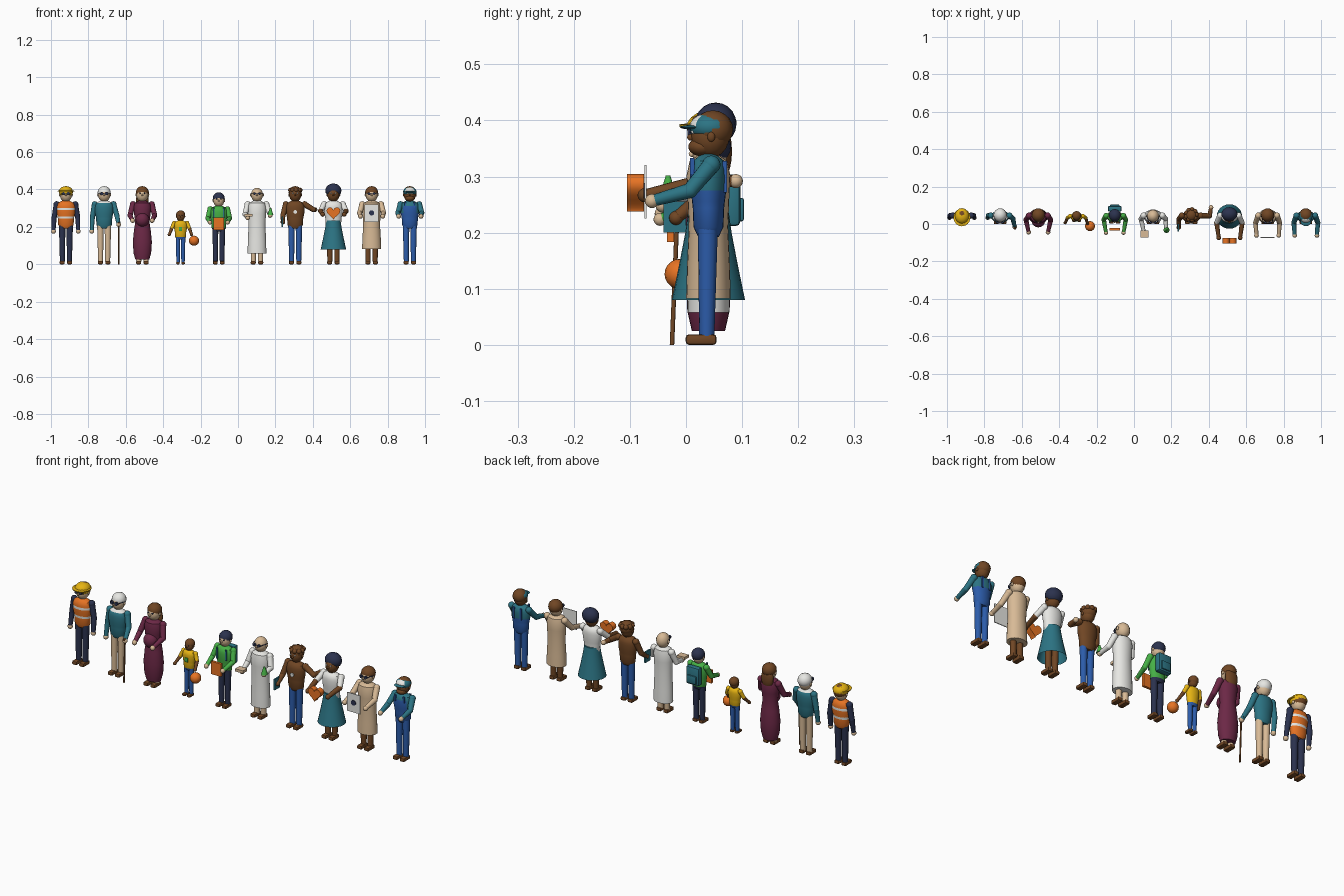
import bpy, bmesh, math
from mathutils import Vector

if "Cube" in bpy.data.objects:
    bpy.data.objects.remove(bpy.data.objects["Cube"])

def lin(c):
    return tuple((v / 255 / 12.92 if v < 10 else ((v / 255 + .055) / 1.055) ** 2.4) for v in c) + (1,)

# Palette
MATS = {}
for name, rgb in dict(navy=(43, 50, 78), teal=(44, 116, 132), plum=(108, 40, 70), yellow=(238, 186, 20),
                      blue=(44, 92, 170), orange=(232, 116, 36), white=(232, 232, 228), tan=(216, 186, 150),
                      brown=(112, 70, 36), green=(70, 176, 70)).items():
    m = bpy.data.materials.new(name)
    m.use_nodes = True
    m.diffuse_color = lin(rgb)
    m.node_tree.nodes["Principled BSDF"].inputs["Base Color"].default_value = lin(rgb)
    MATS[name] = m

# State of the person being built: name, position and size
who, origin, size = "", Vector(), 1
made = []

def finish(part, bm, mats, rule=None):
    bmesh.ops.recalc_face_normals(bm, faces=bm.faces)
    if rule:
        for f in bm.faces:
            f.material_index = rule(f.calc_center_median())
    me = bpy.data.meshes.new(who + "_" + part)
    bm.to_mesh(me)
    bm.free()
    for n in mats.split():
        me.materials.append(MATS[n])
    ob = bpy.data.objects.new(who + "_" + part, me)
    ob.location, ob.scale = origin, (size,) * 3
    bpy.context.collection.objects.link(ob)
    made.append(ob)

def ball(part, mat, loc, r, rule=None):
    bm = bmesh.new()
    bmesh.ops.create_uvsphere(bm, u_segments=16, v_segments=10, radius=1)
    r = (r,) * 3 if isinstance(r, float) else r
    for v in bm.verts:
        v.co = Vector(a * b for a, b in zip(v.co, r)) + Vector(loc)
    finish(part, bm, mat, rule)

def tube(part, mat, a, b, r1, r2=None):
    a, b = Vector(a), Vector(b)
    bm = bmesh.new()
    bmesh.ops.create_cone(bm, cap_ends=True, segments=14, radius1=r1, radius2=r1 if r2 is None else r2,
                          depth=(b - a).length)
    q = (b - a).to_track_quat('Z', 'Y')
    for v in bm.verts:
        v.co = q @ v.co + (a + b) / 2
    finish(part, bm, mat)

def box(part, mat, loc, dims, bevel=0):
    bm = bmesh.new()
    bmesh.ops.create_cube(bm, size=1)
    for v in bm.verts:
        v.co = Vector(a * b for a, b in zip(v.co, dims)) + Vector(loc)
    if bevel:
        bmesh.ops.bevel(bm, geom=bm.edges[:], offset=bevel, segments=2, affect='EDGES', profile=.5)
    finish(part, bm, mat)

def lathe(part, mats, profile, depth=.65, rule=None, cap=True, y=.003):
    bm = bmesh.new()
    n = 24
    rings = [[bm.verts.new((r * math.cos(t * math.tau / n), y + depth * r * math.sin(t * math.tau / n), z))
              for t in range(n)] for r, z in profile]
    for lo, hi in zip(rings, rings[1:]):
        for i in range(n):
            bm.faces.new((lo[i], lo[i - 1], hi[i - 1], hi[i]))
    bm.faces.new(rings[-1])
    if cap:
        bm.faces.new(rings[0])
    finish(part, bm, mats, rule)

# Body parts
SIDES = ((-1, "right"), (1, "left"))
TORSO = [(.028, .192), (.041, .21), (.043, .244), (.045, .256), (.049, .275), (.05, .29), (.05, .302),
         (.049, .312), (.043, .328), (.02, .34)]

def head(skin, hair=None, eyes="navy"):
    tube("neck", skin, (0, .006, .33), (0, .006, .352), .015)
    ball("head", skin, (0, .006, .371), (.032, .034, .038))
    ball("nose", skin, (0, -.028, .37), (.005, .007, .006))
    for s, n in SIDES:
        ball("eye_" + n, eyes, (s * .012, -.024, .38), (.004, .004, .004))
        ball("ear_" + n, skin, (s * .032, .008, .371), (.005, .007, .009))
    if hair:
        ball("hair", hair, (0, .011, .384), (.035, .036, .034))

def glasses(r=.009):
    for s, n in SIDES:
        tube("lens_" + n, "navy", (s * .013, -.034, .378), (s * .013, -.025, .378), r)
        tube("temple_" + n, "navy", (s * .022, -.03, .38), (s * .034, .006, .38), .002)
    tube("bridge", "navy", (-.013, -.032, .38), (.013, -.032, .38), .002)

def legs(mat, shoe="brown", top=.215):
    for s, n in SIDES:
        tube("leg_" + n, mat, (s * .019, 0, .015), (s * .02, .002, top), .0135, .018)
        box("shoe_" + n, shoe, (s * .02, -.01, .0095), (.027, .055, .019), .006)

def arm(s, n, elbow, hand, sleeve, lower=None, skin="tan"):
    sh, el, ha = Vector((s * .05, .008, .321)), Vector(elbow), Vector(hand)
    el.x *= s
    ha.x *= s
    ball("shoulder_" + n, sleeve, sh, .0165)
    tube("upper_arm_" + n, sleeve, sh, el, .0155, .0135)
    ball("elbow_" + n, lower or sleeve, el, .0137)
    tube("forearm_" + n, lower or sleeve, el, ha, .0135, .0105)
    ball("hand_" + n, skin, ha + (ha - el).normalized() * .006, .0125)

def arms(elbow, hand, *colours):
    for s, n in SIDES:
        arm(s, n, elbow, hand, *colours)

def start(name, index, scale=1):
    global who, origin, size
    who, size = name, scale
    origin = Vector((-.92 + index * .2043, .037, 0))

HANG = ((.063, .008, .25), (.066, -.002, .182))
REACH = ((.064, -.03, .275), (.06, -.092, .258))

# Builder: hard hat and striped vest
start("builder", 0)
legs("navy")
lathe("vest", "orange white", TORSO, rule=lambda c: int(.244 < c.z < .256 or .29 < c.z < .302))
arms(*HANG, "navy")
head("tan", "brown")
glasses(.008)
ball("hat_dome", "yellow", (0, .006, .388), (.038, .042, .03))
lathe("hat_brim", "yellow", [(.044, .388), (.045, .393), (.03, .395)], 1.05, y=-.002)

# Elder with a cane
start("elder", 1)
legs("tan")
lathe("jumper", "teal white", TORSO, rule=lambda c: int(c.z > .328))
arm(-1, "right", *HANG, "teal")
arm(1, "left", (.068, -.008, .262), (.077, -.048, .217), "teal")
head("tan", "white")
glasses()
tube("cane", "brown", (.079, -.062, 0), (.079, -.053, .222), .004)
tube("cane_handle", "brown", (.079, -.066, .222), (.079, -.034, .222), .005)

# Expectant mother in a long dress
start("mother", 2)
legs("tan", top=.1)
lathe("dress", "plum", [(.037, .025), (.047, .06), (.051, .12), (.045, .18), (.038, .225), (.044, .27),
                        (.048, .305), (.041, .328), (.018, .34)], .8)
ball("belly", "plum", (0, -.021, .238), (.036, .034, .037))
arms((.066, -.015, .262), (.053, -.075, .236), "plum")
head("tan", "brown")
ball("long_hair", "brown", (0, .027, .345), (.034, .018, .05))

# Child with a ball
start("child", 3, .69)
legs("blue")
lathe("shirt", "yellow blue", TORSO, rule=lambda c: int(c.z < .215))
box("shirt_patch", "green", (0, -.031, .275), (.026, .008, .032), .003)
arm(-1, "right", (.07, -.005, .275), (.086, -.04, .235), "yellow", "brown", "brown")
arm(1, "left", (.07, -.005, .275), (.084, -.045, .235), "yellow", "brown", "brown")
head("brown", "brown")
ball("ball", "orange", (.104, -.07, .183), .039)

# Student with backpack and book
start("student", 4, .92)
legs("navy")
lathe("shirt", "green navy", TORSO, rule=lambda c: int(c.z < .21))
arms((.064, -.015, .268), (.052, -.085, .245), "green")
head("tan", "navy")
box("backpack", "teal", (0, .048, .28), (.08, .034, .1), .009)
box("backpack_pocket", "teal", (0, .067, .262), (.055, .01, .045), .004)
for s, n in SIDES:
    box("strap_" + n, "teal", (s * .028, -.027, .3), (.009, .008, .06))
box("book", "orange", (0, -.07, .235), (.062, .014, .072))

# Doctor in a long coat with a flask and a box
start("doctor", 5)
legs("tan")
lathe("coat", "white", [(.05, .058), (.049, .12), (.045, .21), (.048, .27), (.05, .302), (.043, .328),
                        (.02, .34)], .75)
arm(-1, "right", (.064, -.01, .268), (.05, -.073, .25), "white")
arm(1, "left", (.068, -.01, .272), (.07, -.064, .262), "white")
head("tan")
glasses(.007)
box("box", "tan", (-.046, -.09, .262), (.044, .036, .014))
tube("flask", "green", (.072, -.069, .263), (.072, -.069, .302), .016, .004)

# Waving person in a jacket
start("waver", 6)
legs("blue")
lathe("jacket", "brown", TORSO)
tube("badge", "white", (0, -.034, .28), (0, -.029, .28), .01)
arm(-1, "right", (.066, -.012, .26), (.066, -.05, .23), "brown", None, "brown")
arm(1, "left", (.098, .006, .292), (.105, .046, .292), "brown", None, "tan")
head("brown", "brown", "white")
for i in range(9):
    t = i * math.tau / 9
    ball("curl", "brown", (.027 * math.cos(t), .013 + .028 * math.sin(t), .397), .0125)
box("tablet", "teal", (-.07, -.057, .228), (.008, .04, .056))

# Woman in a flared skirt with a heart
start("giver", 7)
legs("brown")
lathe("top", "white", TORSO)
lathe("skirt", "teal", [(.068, .08), (.055, .14), (.043, .2), (.038, .235)], .96, cap=False)
arms((.068, -.03, .285), (.058, -.105, .268), "white", "brown", "brown")
head("brown", None, "white")
ball("afro", "navy", (0, .016, .394), (.043, .037, .038))
bm = bmesh.new()
outline = []
for i in range(28):
    t = i * math.tau / 28
    h = 13 * math.cos(t) - 5 * math.cos(2 * t) - 2 * math.cos(3 * t) - math.cos(4 * t)
    outline.append(bm.verts.new((.0023 * 16 * math.sin(t) ** 3, -.142, .277 + .0023 * h)))
ext = bmesh.ops.extrude_face_region(bm, geom=[bm.faces.new(outline)], use_keep_orig=True)
for v in ext["geom"]:
    if isinstance(v, bmesh.types.BMVert):
        v.co.y += .03
finish("heart", bm, "orange")

# Person in a long coat holding a sign
start("sign_holder", 8)
legs("brown")
lathe("coat", "tan", [(.051, .083), (.049, .14), (.045, .21), (.048, .27), (.05, .302), (.043, .328),
                      (.02, .34)], .78)
arms(*REACH, "tan")
head("tan", "brown")
glasses(.007)
box("sign", "white", (0, -.109, .273), (.076, .004, .096))
tube("sign_spot", "navy", (0, -.113, .275), (0, -.109, .275), .014)

# Painter in overalls and cap
start("painter", 9)
legs("blue")
lathe("overalls", "blue teal", TORSO,
      rule=lambda c: int(not (c.z < .275 or (c.z < .312 and c.y < -.015 and abs(c.x) < .036))))
for s, n in SIDES:
    box("strap_" + n, "blue", (s * .024, -.026, .318), (.009, .008, .03))
    box("back_strap_" + n, "blue", (s * .02, .032, .3), (.009, .008, .056))
arms(*REACH, "teal", None, "tan")
head("brown", "brown", "white")
ball("beard", "brown", (0, -.008, .353), (.026, .025, .017))
ball("cap", "teal white", (0, .007, .388), (.036, .038, .026),
     lambda c: int(c.y < -.008 and c.z > .392 and abs(c.x) < .022))
ball("cap_brim", "teal", (0, -.026, .388), (.028, .022, .004))

# Smooth shading with sharp edges kept
bpy.ops.object.select_all(action='DESELECT')
for ob in made:
    ob.select_set(True)
bpy.context.view_layer.objects.active = made[0]
bpy.ops.object.shade_smooth_by_angle(angle=math.radians(40))
